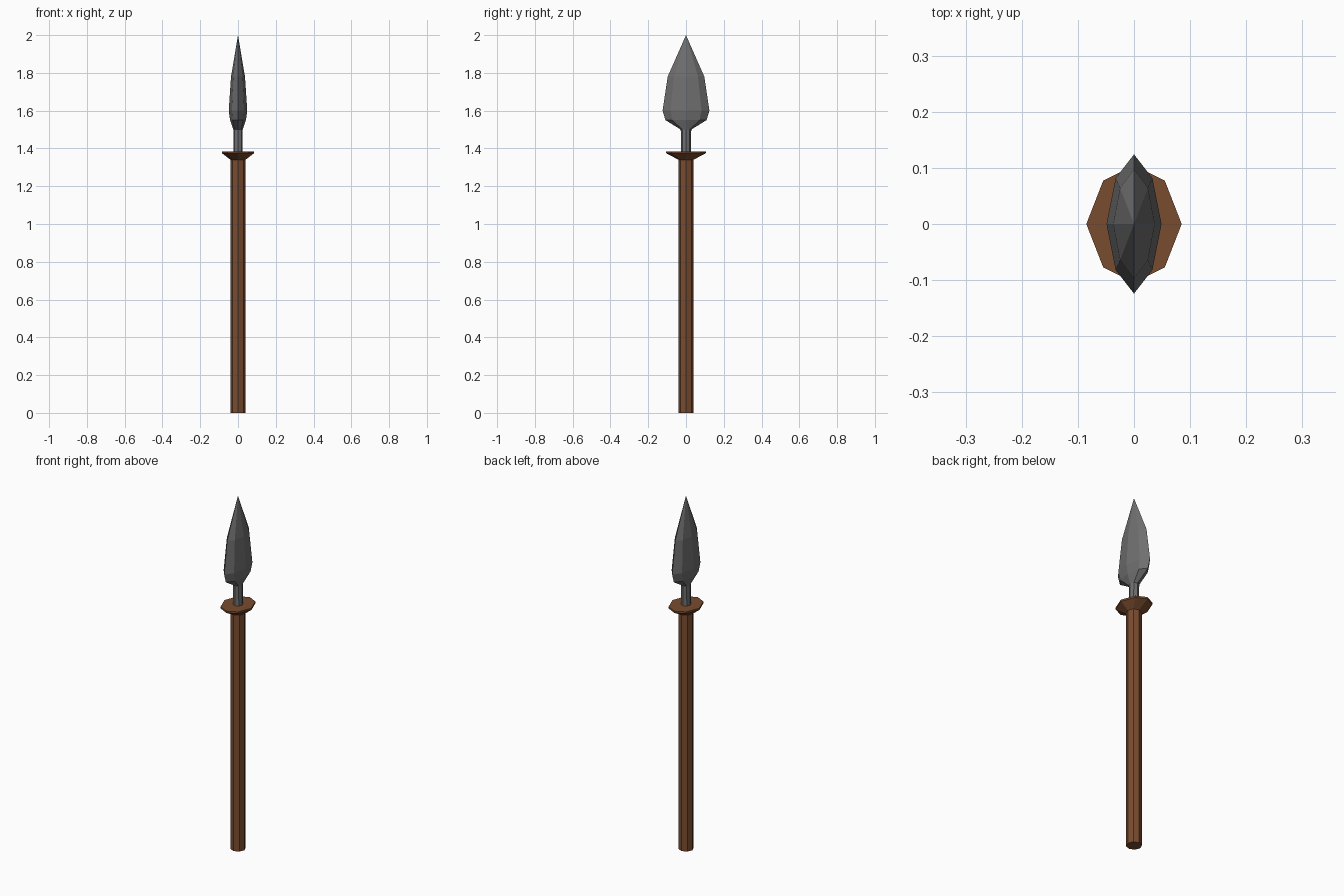
import bpy, bmesh
from math import cos, sin, pi

if "Cube" in bpy.data.objects:
    bpy.data.objects.remove(bpy.data.objects["Cube"])


def material(name, rgb):
    m = bpy.data.materials.new(name)
    m.diffuse_color = (*rgb, 1)
    m.use_nodes = True
    m.node_tree.nodes["Principled BSDF"].inputs["Base Color"].default_value = m.diffuse_color
    return m


def octagon(z, rx, ry, dx=None, dy=None):
    """Eight points with corners on the axes; (dx, dy) place the diagonal corners."""
    dx = rx * cos(pi / 4) if dx is None else dx
    dy = ry * sin(pi / 4) if dy is None else dy
    return [(rx, 0, z), (dx, dy, z), (0, ry, z), (-dx, dy, z),
            (-rx, 0, z), (-dx, -dy, z), (0, -ry, z), (dx, -dy, z)]


def loft(name, sections, mat, tip=None):
    """Skin stacked octagons, ending in a flat cap or a point."""
    bm = bmesh.new()
    rings = [[bm.verts.new(p) for p in s] for s in sections]
    for a, b in zip(rings, rings[1:]):
        for i in range(8):
            j = (i + 1) % 8
            bm.faces.new((a[i], a[j], b[j], b[i]))
    bm.faces.new(rings[0][::-1])
    top = rings[-1]
    if tip:
        v = bm.verts.new(tip)
        for i in range(8):
            bm.faces.new((top[i], top[(i + 1) % 8], v))
    else:
        bm.faces.new(top)
    bmesh.ops.recalc_face_normals(bm, faces=bm.faces)
    mesh = bpy.data.meshes.new(name)
    bm.to_mesh(mesh)
    bm.free()
    mesh.materials.append(mat)
    ob = bpy.data.objects.new(name, mesh)
    bpy.context.collection.objects.link(ob)
    return ob


wood = material("wood", (0.19, 0.072, 0.028))
iron = material("iron", (0.16, 0.16, 0.16))

# Wooden shaft flaring into an oval guard
loft("shaft", [
    octagon(0, 0.04, 0.04),
    octagon(1.34, 0.04, 0.04),
    octagon(1.375, 0.085, 0.105, 0.055, 0.077),
    octagon(1.385, 0.085, 0.105, 0.055, 0.077),
], wood)

# Iron neck and leaf-shaped blade with sharp side edges
blade = [octagon(1.37, 0.025, 0.025), octagon(1.50, 0.025, 0.028)]
for z, rx, ry in [(1.55, 0.042, 0.109), (1.60, 0.049, 0.124), (1.78, 0.037, 0.097)]:
    blade.append(octagon(z, rx, ry, rx * 0.67, ry * 0.66))
loft("spearhead", blade, iron, tip=(0, 0, 2.0))
